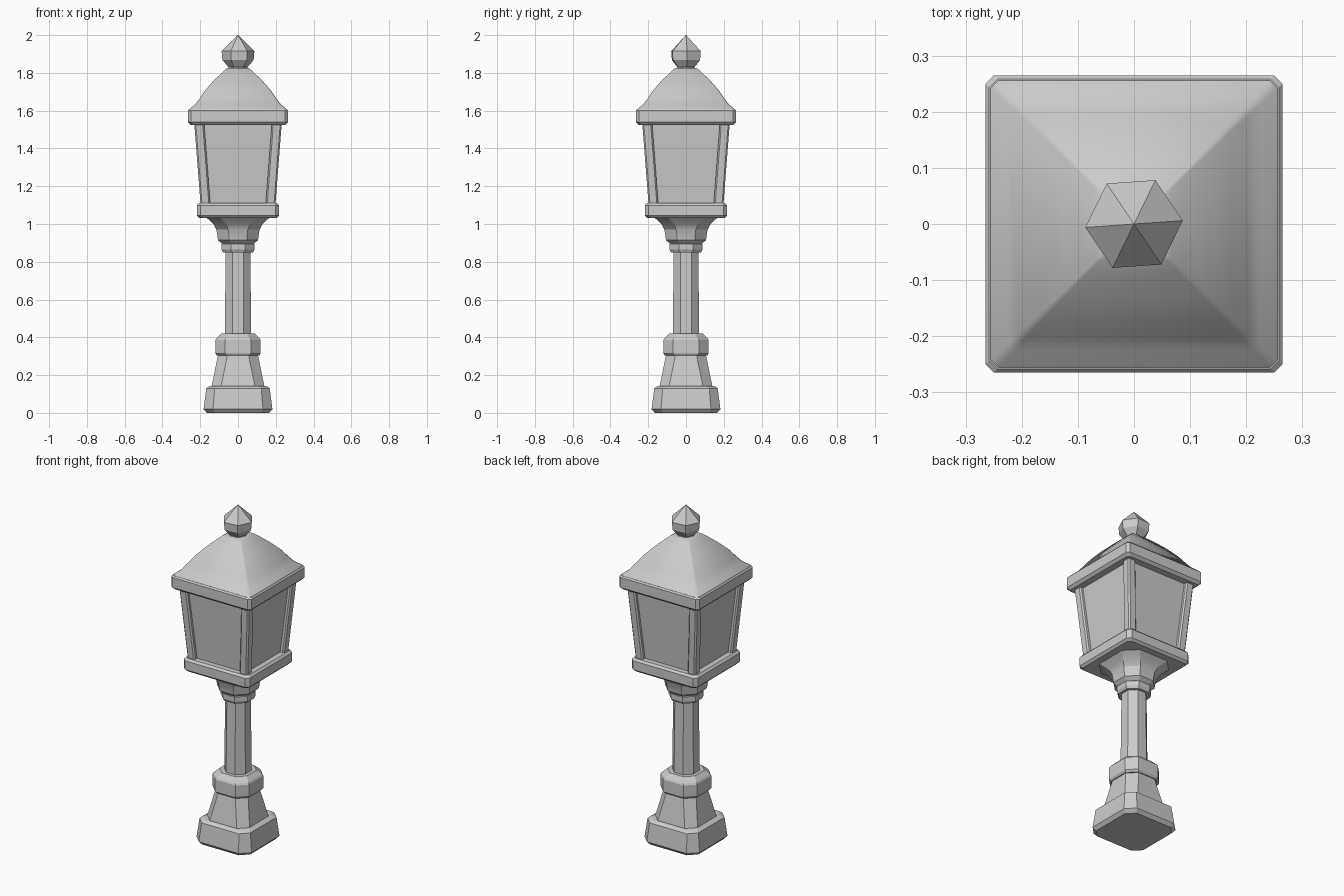
import bpy
import math

if "Cube" in bpy.data.objects:
    bpy.data.objects.remove(bpy.data.objects["Cube"])

# One plain stone-grey colour
GREY = (0.6, 0.6, 0.6, 1)
grey = bpy.data.materials.new("plain grey")
grey.use_nodes = True
grey.diffuse_color = GREY
grey.node_tree.nodes["Principled BSDF"].inputs["Base Color"].default_value = GREY


def ring(z, h, c, x=0, y=0):
    """Square of half width h with corners cut by c."""
    a = h - c
    outline = [(h, -a), (h, a), (a, h), (-a, h), (-h, a), (-h, -a), (-a, -h), (a, -h)]
    return [(x + px, y + py, z) for px, py in outline]


def hexagon(z, r):
    turn = math.radians(4)
    return [(r * math.cos(turn + i * math.pi / 3), r * math.sin(turn + i * math.pi / 3), z)
            for i in range(6)]


def loft(name, rings, smooth=None):
    """Skin a stack of rings and cap both ends."""
    n = len(rings[0])
    verts = [v for r in rings for v in r]
    faces = [(k * n + i, k * n + (i + 1) % n, (k + 1) * n + (i + 1) % n, (k + 1) * n + i)
             for k in range(len(rings) - 1) for i in range(n)]
    faces += [tuple(reversed(range(n))), tuple(range(len(verts) - n, len(verts)))]
    mesh = bpy.data.meshes.new(name)
    mesh.from_pydata(verts, [], faces)
    mesh.materials.append(grey)
    obj = bpy.data.objects.new(name, mesh)
    bpy.context.collection.objects.link(obj)
    if smooth:
        bpy.ops.object.select_all(action="DESELECT")
        obj.select_set(True)
        bpy.context.view_layer.objects.active = obj
        bpy.ops.object.shade_smooth_by_angle(angle=math.radians(smooth))
    return obj


def stack(name, sections, smooth=None):
    return loft(name, [ring(*s) for s in sections], smooth)


# Foot and post
stack("plinth", [(0, .165, .045), (.02, .182, .05), (.13, .168, .045), (.142, .15, .045)])
stack("tapered_base", [(.13, .142, .05), (.31, .105, .05)])
stack("lower_collar", [(.303, .112, .05), (.315, .12, .052), (.385, .12, .052),
                       (.395, .115, .05), (.42, .09, .045)])
stack("post", [(.41, .07, .04), (.87, .065, .037)])
stack("upper_collar", [(.85, .08, .045), (.865, .088, .05), (.893, .088, .05), (.905, .075, .04)])

# Flared cup and tray under the lantern
stack("flared_cup", [(.895, .085, .05), (.915, .106, .06), (.97, .114, .063), (1.0, .13, .065),
                     (1.035, .168, .07)], 25)
stack("lantern_tray", [(1.032, .205, .02), (1.045, .218, .02), (1.098, .218, .02),
                       (1.11, .207, .02)])

# Tapered panes with a leaning bar at each corner
stack("lantern_panes", [(1.10, .175, .002), (1.54, .212, .002)])
for sx, x_name in ((1, "left"), (-1, "right")):
    for sy, y_name in ((-1, "front"), (1, "back")):
        loft(f"corner_bar_{y_name}_{x_name}",
             [ring(z, .026, .008, sx * d, sy * d) for z, d in ((1.10, .172), (1.54, .206))])

# Eaves slab, bell-shaped roof and finial
stack("eaves", [(1.525, .25, .015), (1.54, .265, .015), (1.6, .265, .015), (1.608, .258, .015)])
stack("roof", [(1.6, .262, .014), (1.615, .25, .013), (1.635, .225, .012), (1.665, .203, .01),
               (1.71, .172, .008), (1.76, .128, .006), (1.80, .086, .004), (1.818, .066, .004),
               (1.825, .055, .004)], 40)
loft("finial", [hexagon(z, r) for z, r in
                ((1.815, .05), (1.83, .05), (1.868, .083), (1.915, .087), (2.0, .001))])
